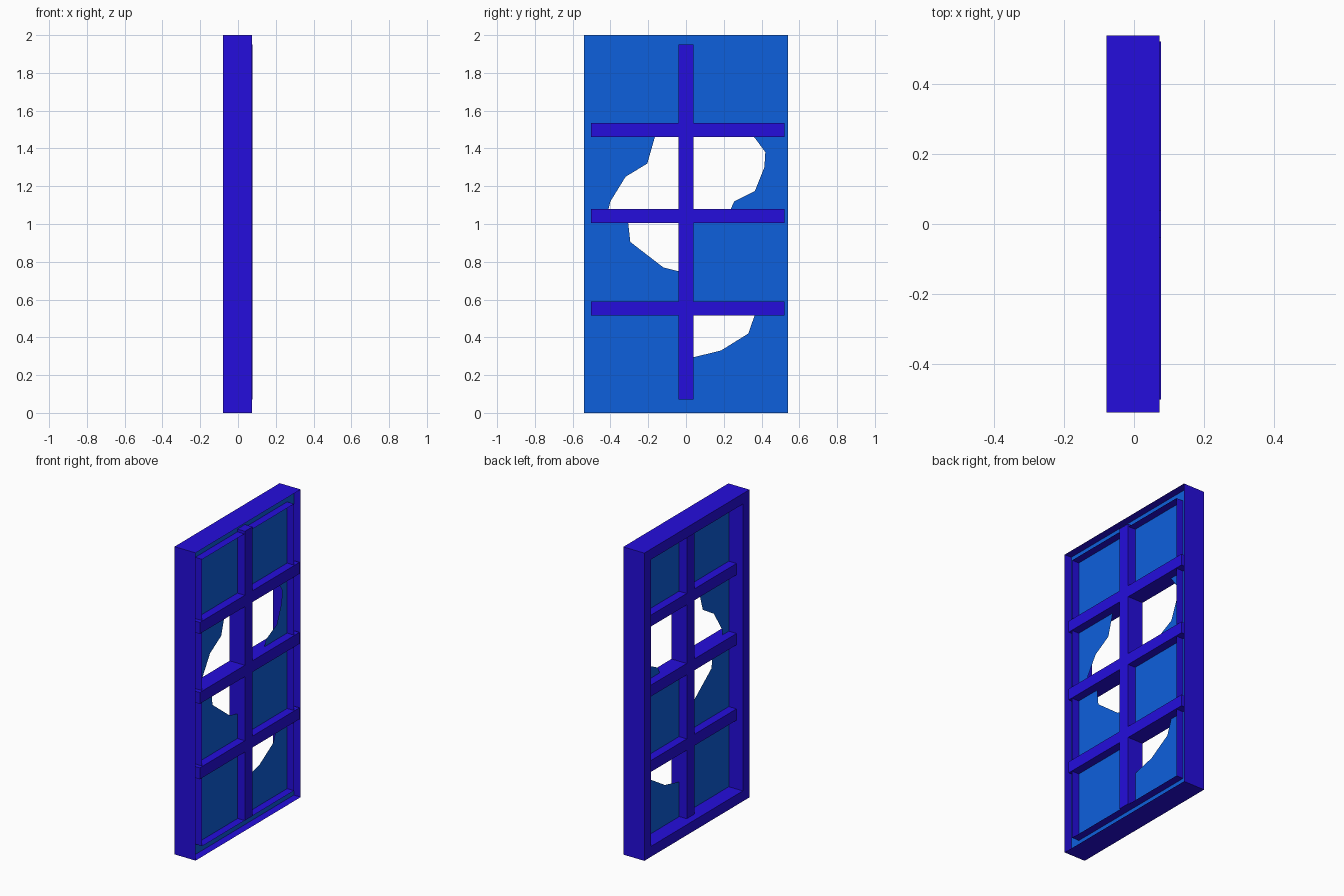
import bpy, bmesh

if "Cube" in bpy.data.objects:
    bpy.data.objects.remove(bpy.data.objects["Cube"])


def material(name, color):
    m = bpy.data.materials.new(name)
    m.diffuse_color = color
    m.use_nodes = True
    m.node_tree.nodes["Principled BSDF"].inputs["Base Color"].default_value = m.diffuse_color
    return m


paint = material("frame_paint", (0.018, 0.004, 0.72, 1))
pane_blue = material("pane_blue", (0.004, 0.115, 0.72, 1))

W, H = 0.54, 2.0                 # half width, height
RIM = 0.068                      # frame width
BACK, FRONT = -0.0785, 0.073     # frame depth range
BAR_BACK, BAR_FRONT = -0.033, 0.077
GLASS_X = 0.023


def finish(name, bm, mat):
    me = bpy.data.meshes.new(name)
    bm.to_mesh(me)
    bm.free()
    me.materials.append(mat)
    ob = bpy.data.objects.new(name, me)
    bpy.context.collection.objects.link(ob)
    return ob


def box(name, lo, hi, mat):
    bm = bmesh.new()
    bmesh.ops.create_cube(bm, size=1)
    for v in bm.verts:
        v.co = [(a + b) / 2 + c * (b - a) for a, b, c in zip(lo, hi, v.co)]
    return finish(name, bm, mat)


# Frame: hollow channel, closed on -x and open on +x
def loop(bm, x, inset):
    y, z0, z1 = W - inset, inset, H - inset
    return [bm.verts.new((x, *p)) for p in ((-y, z0), (y, z0), (y, z1), (-y, z1))]


bm = bmesh.new()
loops = [loop(bm, FRONT, 0), loop(bm, BACK, 0), loop(bm, BACK, RIM), loop(bm, FRONT, RIM)]
for a, b in zip(loops, loops[1:]):
    for i in range(4):
        j = (i + 1) % 4
        bm.faces.new((a[i], b[i], b[j], a[j]))
finish("window_frame", bm, paint)

# Glazing bars
box("vertical_bar", (BAR_BACK, -0.039, 0.07), (BAR_FRONT, 0.039, 1.95), paint)
for i, z in enumerate((0.552, 1.042, 1.497)):
    box(f"horizontal_bar_{i + 1}", (BAR_BACK, -0.502, z - 0.037),
        (BAR_FRONT, 0.522, z + 0.037), paint)

# Glass panes; broken ones are outlined as (y, z) points
rows = (0, 0.55, 1.04, 1.495, H)
cols = (-W, 0, W)
broken = {
    (0, 2): [(-W, 1.04), (-.42, 1.04), (-.4, 1.12), (-.32, 1.25), (-.205, 1.32),
             (-.165, 1.46), (-.155, 1.495), (-W, 1.495)],
    (1, 2): [(W, 1.04), (W, 1.495), (.33, 1.495), (.365, 1.455), (.42, 1.38),
             (.415, 1.3), (.365, 1.175), (.255, 1.12), (.22, 1.04)],
    (0, 1): [(-W, .55), (0, .55), (0, .745), (-.04, .75), (-.12, .77),
             (-.295, .905), (-.31, 1.04), (-W, 1.04)],
    (1, 0): [(0, 0), (W, 0), (W, .55), (.375, .55), (.33, .42), (.185, .33), (0, .285)],
}
for c in range(2):
    for r in range(4):
        y0, y1, z0, z1 = cols[c], cols[c + 1], rows[r], rows[r + 1]
        outline = broken.get((c, r), [(y0, z0), (y1, z0), (y1, z1), (y0, z1)])
        bm = bmesh.new()
        bm.faces.new([bm.verts.new((GLASS_X, y, z)) for y, z in outline])
        finish(f"glass_pane_{c + 1}_{r + 1}", bm, pane_blue)
